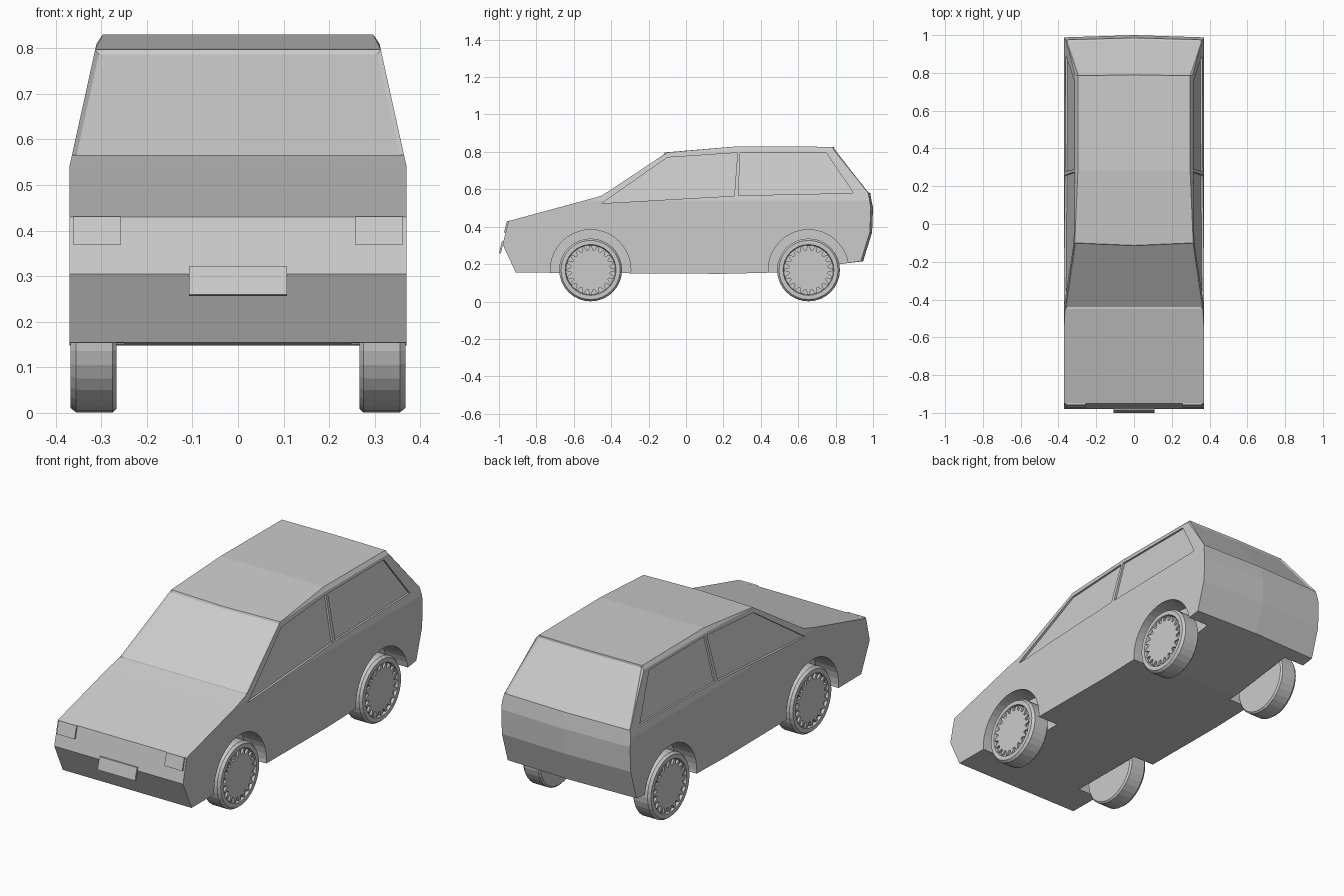
import bpy, bmesh, math

if "Cube" in bpy.data.objects:
    bpy.data.objects.remove(bpy.data.objects["Cube"])

grey = bpy.data.materials.new("light grey")
grey.diffuse_color = (0.6, 0.6, 0.6, 1)
grey.use_nodes = True
grey.node_tree.nodes["Principled BSDF"].inputs["Base Color"].default_value = grey.diffuse_color


def make(name, bm):
    bmesh.ops.recalc_face_normals(bm, faces=bm.faces[:])
    me = bpy.data.meshes.new(name)
    bm.to_mesh(me)
    bm.free()
    me.materials.append(grey)
    ob = bpy.data.objects.new(name, me)
    bpy.context.collection.objects.link(ob)
    return ob


def bridge(bm, a, b):
    """Closed prism between two matching rings of points."""
    va, vb = [bm.verts.new(p) for p in a], [bm.verts.new(p) for p in b]
    n = len(va)
    bm.faces.new(va)
    bm.faces.new(vb[::-1])
    for i in range(n):
        bm.faces.new((va[i], vb[i], vb[(i + 1) % n], va[(i + 1) % n]))


def prism(bm, yz, x0, x1):
    bridge(bm, [(x0, y, z) for y, z in yz], [(x1, y, z) for y, z in yz])


def circle(cy, cz, r, n):
    return [(cy + r * math.cos(2 * math.pi * i / n), cz + r * math.sin(2 * math.pi * i / n)) for i in range(n)]


def side_x(z):
    """Half width: upright below the belt, leaning in above it."""
    return 0.37 - 0.22 * max(0, z - 0.54)


# ---- body shell: outline as y, z, bulge of the centre line
outline = {
    "A": (-0.91, 0.155, 0), "B": (-0.98, 0.305, 0), "C": (-0.95, 0.43, 0),
    "P": (-0.543, 0.54, 0), "D": (-0.45, 0.566, 0), "E": (-0.10, 0.797, -0.013),
    "F": (0.28, 0.83, 0), "G": (0.785, 0.827, 0.005), "H": (0.975, 0.58, 0.01),
    "Q": (0.982, 0.54, 0.01), "I": (0.988, 0.50, 0.012), "J": (0.983, 0.37, 0.012),
    "K": (0.935, 0.215, 0.012), "L": (0.82, 0.20, 0), "M": (0.48, 0.155, 0),
    "N": (0.20, 0.148, 0)}
bm = bmesh.new()
centre = {k: bm.verts.new((0, y + d, z)) for k, (y, z, d) in outline.items()}
keys = list(outline)
glass = {"D": [], "G": []}
for s in (-1, 1):
    v = {k: bm.verts.new((s * (0.297 if k in "FG" else side_x(z)), y, z))
         for k, (y, z, d) in outline.items()}
    v["f"] = bm.verts.new((s * side_x(0.81), 0.28, 0.81))
    v["g"] = bm.verts.new((s * side_x(0.81), 0.79, 0.81))
    for a, b in zip(keys, keys[1:] + keys[:1]):
        f = bm.faces.new((v[a], v[b], centre[b], centre[a]))
        if a in glass:
            glass[a].append(f)
    # lower side, window side, roof rails, rear corner
    for loop in ("ABCPQIJKLMN", "PDEfgHQ", "EFf", "FGgf", "GHg"):
        bm.faces.new([v[k] for k in loop])
bmesh.ops.recalc_face_normals(bm, faces=bm.faces[:])
# sunk windscreen and rear screen
for fs in glass.values():
    bmesh.ops.inset_region(bm, faces=fs, thickness=0.009, depth=-0.006, use_even_offset=True)
body = make("body", bm)

# ---- cutters: wheel wells and side windows
WHEELS = (-0.51, 0.655)
WZ = 0.169
windows = [[(-0.45, 0.525), (-0.10, 0.77), (0.275, 0.795), (0.258, 0.565)],
           [(0.29, 0.795), (0.75, 0.795), (0.895, 0.58), (0.28, 0.567)]]
bm = bmesh.new()
for s in (-1, 1):
    for cy in WHEELS:
        prism(bm, circle(cy, WZ, 0.215, 40), s * 0.25, s * 0.45)
    for w in windows:
        bridge(bm, [(s * (side_x(z) - 0.01), y, z) for y, z in w],
               [(s * (side_x(z) + 0.05), y, z) for y, z in w])
cutter = make("cutter", bm)
cutter.hide_render = True
mod = body.modifiers.new("cut", "BOOLEAN")
mod.object, mod.operation, mod.solver = cutter, "DIFFERENCE", "EXACT"
bpy.context.view_layer.objects.active = body
bpy.ops.object.modifier_apply(modifier="cut")
bpy.data.objects.remove(cutter)

# ---- wheels: lathed tyre with a toothed hubcap
tyre = [(0.160, 0.267), (0.168, 0.275), (0.168, 0.355), (0.158, 0.368), (0.136, 0.368), (0.132, 0.355)]
SEG, TEETH = 32, 20
for cy, end in zip(WHEELS, ("front", "rear")):
    for s, side in ((-1, "left"), (1, "right")):
        bm = bmesh.new()
        rings = [[bm.verts.new((s * x, y, z)) for y, z in circle(cy, WZ, r, SEG)] for r, x in tyre]
        for a, b in zip(rings, rings[1:]):
            for i in range(SEG):
                j = (i + 1) % SEG
                bm.faces.new((a[i], a[j], b[j], b[i]))
        bm.faces.new(rings[0])
        bm.faces.new(rings[-1])
        make(f"{end}_{side}_wheel", bm)
        bm = bmesh.new()
        gear = []
        for i in range(TEETH * 4):
            r = 0.131 if i % 4 in (0, 1) else 0.106
            t = 2 * math.pi * (i - 0.5) / (TEETH * 4)
            gear.append((cy + r * math.cos(t), WZ + r * math.sin(t)))
        prism(bm, gear, s * 0.35, s * 0.366)
        make(f"{end}_{side}_hubcap", bm)

# ---- headlights and front number plate
lamp = [(-0.947, 0.431), (-0.957, 0.431), (-0.974, 0.368), (-0.962, 0.368)]
for s, side in ((-1, "left"), (1, "right")):
    bm = bmesh.new()
    prism(bm, lamp, s * 0.258, s * 0.361)
    make(f"{side}_headlight", bm)
bm = bmesh.new()
prism(bm, [(-0.974, 0.322), (-0.984, 0.322), (-1.0, 0.26), (-0.99, 0.257)], -0.108, 0.108)
make("front_plate", bm)
